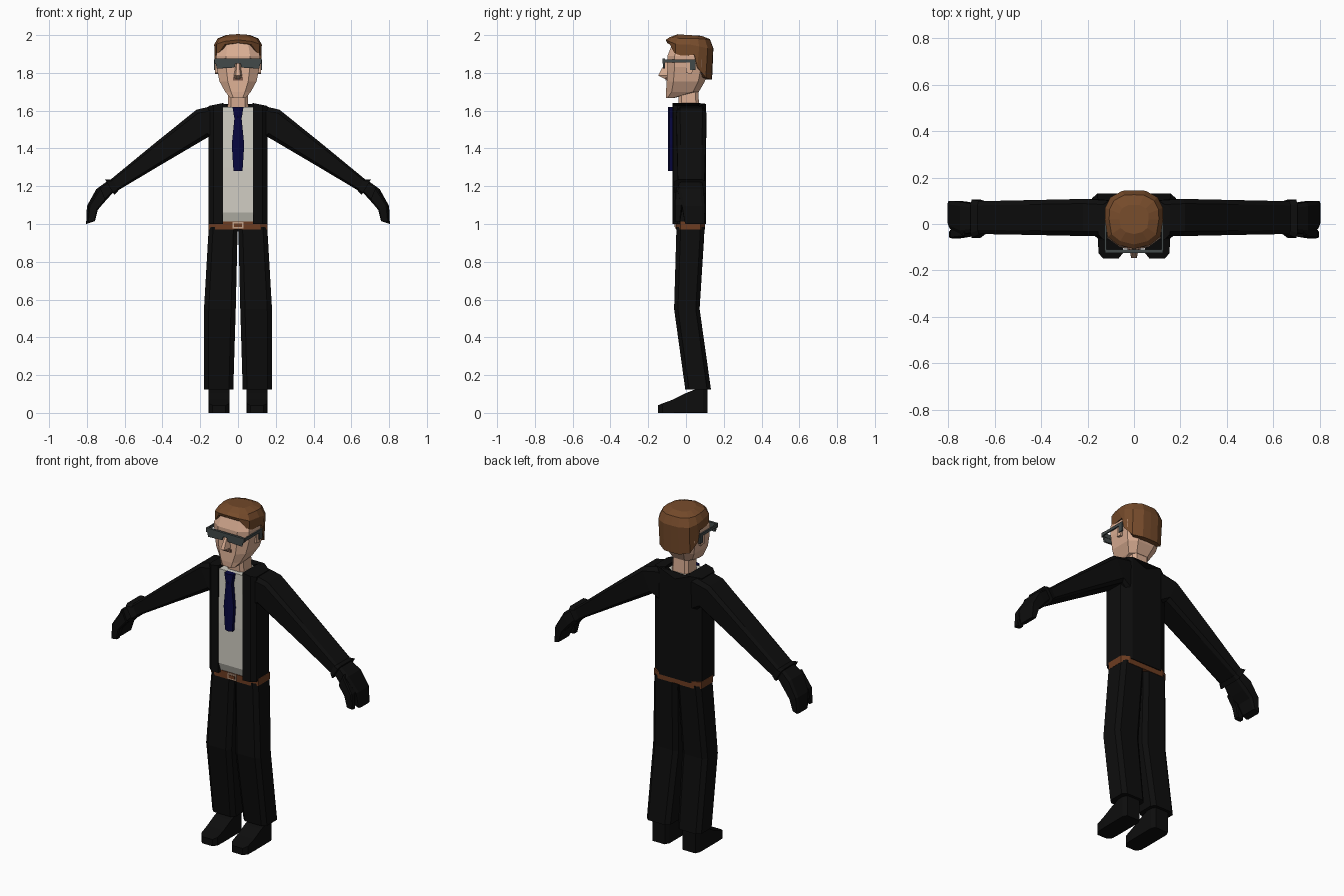
import bpy, bmesh
from mathutils import Vector as V

cube = bpy.data.objects.get("Cube")
if cube:
    bpy.data.objects.remove(cube)


def material(name, r, g, b):
    m = bpy.data.materials.new(name)
    m.use_nodes = True
    m.diffuse_color = (r, g, b, 1)
    m.node_tree.nodes["Principled BSDF"].inputs["Base Color"].default_value = (r, g, b, 1)
    return m


SUIT = material("suit_black", 0.004, 0.004, 0.004)
SHIRT = material("shirt_white", 0.64, 0.62, 0.55)
SKIN = material("skin", 0.70, 0.42, 0.29)
HAIR = material("hair_brown", 0.18, 0.07, 0.024)
BELT = material("belt_brown", 0.15, 0.045, 0.015)
BUCKLE = material("buckle_tan", 0.55, 0.36, 0.25)
TIE = material("tie_navy", 0.002, 0.002, 0.05)
FRAME = material("glasses_grey", 0.055, 0.067, 0.067)
LIP = material("lip_brown", 0.20, 0.10, 0.07)


def loft(name, rings, mat, mirror=False, caps=True):
    """Skin a list of equal-length point rings, optionally mirrored in x."""
    bm = bmesh.new()
    loops = [[bm.verts.new(p) for p in ring] for ring in rings]
    n = len(loops[0])
    for a, b in zip(loops, loops[1:]):
        for i in range(n):
            j = (i + 1) % n
            bm.faces.new((a[i], a[j], b[j], b[i]))
    if caps:
        bm.faces.new(loops[0][::-1])
    bm.faces.new(loops[-1])
    bmesh.ops.recalc_face_normals(bm, faces=bm.faces)
    mesh = bpy.data.meshes.new(name)
    bm.to_mesh(mesh)
    bm.free()
    mesh.materials.append(mat)
    obj = bpy.data.objects.new(name, mesh)
    bpy.context.collection.objects.link(obj)
    if mirror:
        obj.modifiers.new("Mirror", 'MIRROR').use_mirror_merge = False
    return obj


def octagon(c, u, v, cu=0.3, cv=0.3):
    """Rectangle with half axes u and v and clipped corners."""
    c, u, v = V(c), V(u), V(v)
    signs = ((1, -1, 0), (1, 1, 0), (1, 1, 1), (-1, 1, 1), (-1, 1, 0), (-1, -1, 0), (-1, -1, 1), (1, -1, 1))
    return [c + u * a * (1 - cu * s) + v * b * (1 - cv * (1 - s)) for a, b, s in signs]


def level(z, x0, x1, y0, y1, cu=0.3, cv=0.3):
    """Horizontal clipped section at height z."""
    return octagon(((x0 + x1) / 2, (y0 + y1) / 2, z), ((x1 - x0) / 2, 0, 0), (0, (y1 - y0) / 2, 0), cu, cv)


def limb(top, low, y0, y1, c=0.25):
    """Section of an arm from its upper and lower point in the front plane."""
    t, b = V((top[0], 0, top[1])), V((low[0], 0, low[1]))
    return octagon((t + b) / 2 + V((0, (y0 + y1) / 2, 0)), (t - b) / 2, (0, (y1 - y0) / 2, 0), c, c)


def box(name, x0, x1, y0, y1, z0, z1, mat, mirror=False):
    rings = [[(x0, y0, z), (x1, y0, z), (x1, y1, z), (x0, y1, z)] for z in (z0, z1)]
    return loft(name, rings, mat, mirror)


def both_sides(half):
    """Complete an outline whose first and last points lie on the centre plane."""
    return half + [(-x, *r) for x, *r in half[::-1] if x > 0]


# Jacket: an open shell around the shirt, dipping at the nape
plan = [(0, .105), (.10, .105), (.155, .07), (.155, -.045), (.13, -.068), (.08, -.072), (.08, .07), (0, .07)]
outline = both_sides(plan)


def jacket_top(x):
    return 1.595 if x == 0 else 1.64 - 0.2 * max(0, abs(x) - 0.08)


loft("jacket", [[(x, y, 1.0) for x, y in outline],
                [(x, y, jacket_top(x)) for x, y in outline]], SUIT)

# Shirt, tucked in at the waist
shirt = [(1.0, -.045), (1.06, -.068), (1.3, -.070), (1.62, -.064)]
loft("shirt", [[(-.082, y, z), (.082, y, z), (.082, .075, z), (-.082, .075, z)] for z, y in shirt], SHIRT)

# Tie with a knot
tie = [(1.28, .024), (1.42, .033), (1.56, .019), (1.575, .022), (1.62, .029)]
loft("tie", [[(-w, -.088, z), (0, -.096, z), (w, -.088, z), (w, -.06, z), (-w, -.06, z)]
             for z, w in tie], TIE)

# Belt and buckle
loft("belt", [level(z, -.156, .156, -.053, .10, .25, .3) for z in (.97, 1.012)], BELT)
box("buckle", -.028, .028, -.059, -.05, .975, 1.01, BUCKLE)
box("buckle_centre", -.02, .02, -.062, -.055, .983, 1.002, BELT)

# Trousers
loft("trouser_legs", [level(.985, .0, .154, -.05, .098),
                      level(.93, .003, .158, -.052, .096),
                      level(.55, .012, .18, -.063, .072),
                      level(.125, .025, .18, -.004, .132)], SUIT, True)


# Shoes
def shoe_ring(y, w, h, c):
    return octagon((.1, y, h / 2), (w, 0, 0), (0, 0, h / 2), c, .02)


loft("shoes", [shoe_ring(.115, .042, .14, .05), shoe_ring(.09, .055, .14, .1),
               shoe_ring(.0, .055, .105, .15), shoe_ring(-.07, .055, .07, .2),
               shoe_ring(-.125, .053, .05, .2), shoe_ring(-.148, .034, .04, .2)], SUIT, True)

# Sleeves with flared cuffs
loft("sleeves", [limb((.08, 1.638), (.11, 1.42), -.05, .10),
                 limb((.22, 1.605), (.155, 1.462), -.052, .108),
                 limb((.45, 1.42), (.40, 1.318), -.047, .103),
                 limb((.675, 1.235), (.64, 1.175), -.043, .098)], SUIT, True)
loft("cuffs", [limb((.665, 1.235), (.635, 1.175), -.043, .098),
               limb((.705, 1.237), (.655, 1.155), -.06, .105)], SUIT, True)

# Gloved hands: palm with fingers, and a thumb
loft("hands", [limb((.69, 1.228), (.66, 1.168), -.035, .085),
               limb((.75, 1.185), (.705, 1.118), -.045, .095),
               limb((.80, 1.095), (.745, 1.075), -.02, .10),
               limb((.804, 1.0), (.768, 1.012), -.005, .098)], SUIT, True)
loft("thumbs", [limb((.73, 1.195), (.70, 1.125), -.055, -.01),
                limb((.79, 1.10), (.742, 1.075), -.062, -.02),
                limb((.797, 1.01), (.757, 1.015), -.06, -.03)], SUIT, True)

# Neck
loft("neck", [level(1.59, -.056, .056, -.035, .07), level(1.73, -.05, .05, -.045, .065)], SKIN)

# Head, from the chin up
loft("head", [level(1.668, -.042, .042, -.105, -.06, .4, .3),
              level(1.70, -.068, .068, -.106, .068, .45, .35),
              level(1.755, -.098, .098, -.102, .10, .45, .35),
              level(1.83, -.114, .114, -.098, .118, .45, .35),
              level(1.89, -.116, .116, -.098, .118, .45, .35),
              level(1.965, -.095, .095, -.068, .11, .45, .35)], SKIN)
loft("nose", [[(-w, -.09, z), (-w * .5, y, z), (w * .5, y, z), (w, -.09, z)]
              for z, w, y in ((1.768, .02, -.112), (1.785, .024, -.147), (1.805, .02, -.138), (1.865, .012, -.104))],
     SKIN)
box("mouth", -.027, .027, -.109, -.101, 1.76, 1.776, LIP)
loft("ears", [[(x, .0, 1.80), (x, .03, 1.795), (x, .05, 1.865), (x, .0, 1.87)] for x in (.10, .121)], SKIN, True)

# Hair: a cap whose hairline drops from forehead to nape
hairline = both_sides([(0, -.100, 1.958), (.07, -.085, 1.95), (.112, -.055, 1.89), (.124, .045, 1.895),
                       (.122, .06, 1.83), (.10, .105, 1.775), (.05, .135, 1.765), (0, .138, 1.765)])
crown = both_sides([(0, -.107, 1.975), (.07, -.09, 1.967), (.114, -.055, 1.952), (.126, .02, 1.95),
                    (.124, .07, 1.94), (.102, .115, 1.93), (.05, .143, 1.93), (0, .145, 1.93)])


def shrink(ring, s, z=None):
    return [(x * s, .02 + (y - .02) * s, h if z is None else z + (h - 1.95) * .2) for x, y, h in ring]


loft("hair", [shrink(hairline, .75), hairline, crown, shrink(crown, .85, 1.983), shrink(crown, .5, 2.0)],
     HAIR, caps=False)

# Glasses: two lenses, top bar, temples and ear hooks
loft("lenses", [[(.018 + s, y, 1.828), (.112 - s, y, 1.823), (.122, y, 1.865), (.01, y, 1.865)]
                for y, s in ((-.122, 0), (-.112, .004))], FRAME, True)
box("glasses_bar", -.125, .125, -.124, -.110, 1.85, 1.875, FRAME)
box("temples", .119, .127, -.115, .05, 1.855, 1.872, FRAME, True)
box("ear_hooks", .119, .127, .022, .05, 1.815, 1.86, FRAME, True)
